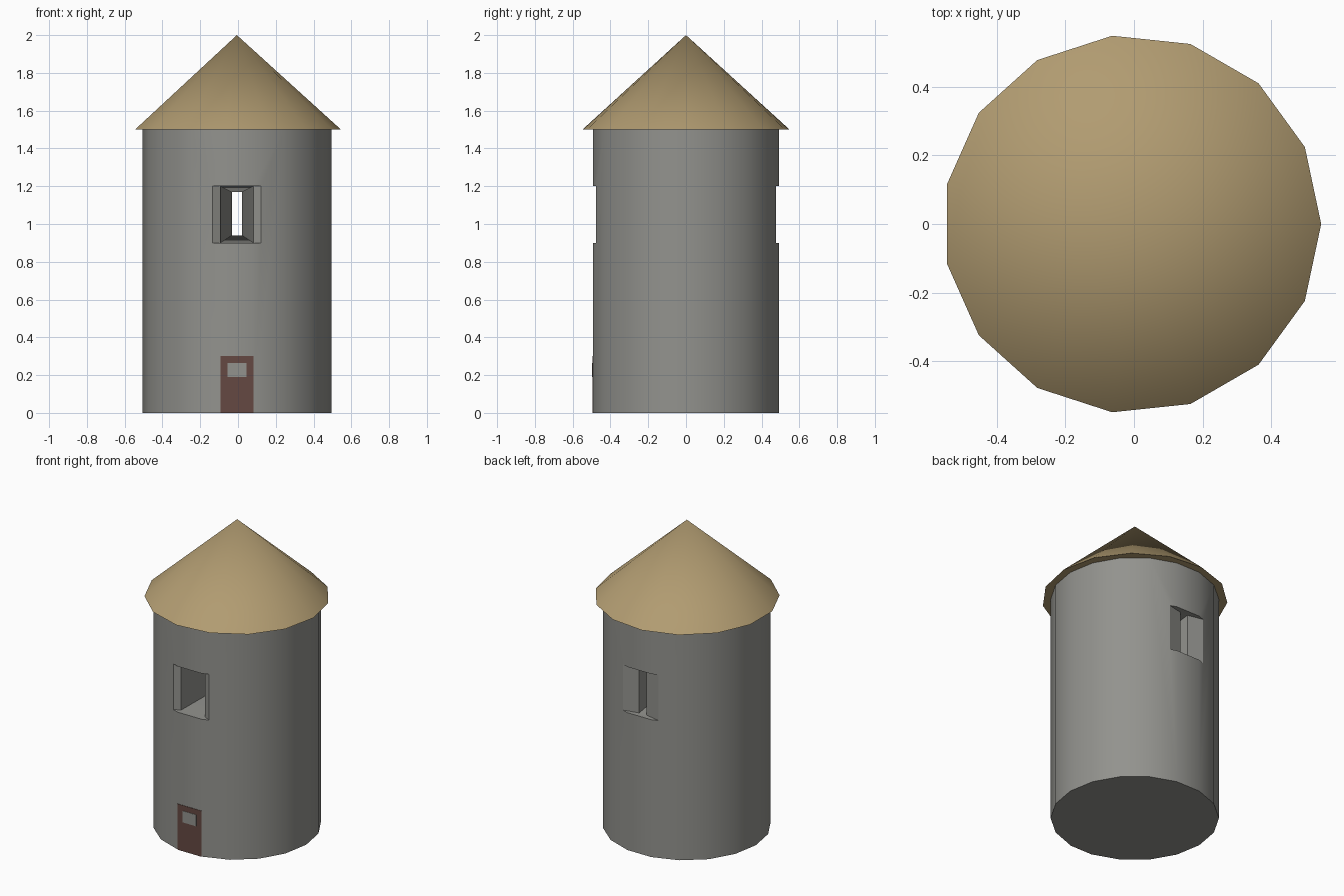
import bpy, bmesh, math

if "Cube" in bpy.data.objects:
    bpy.data.objects.remove(bpy.data.objects["Cube"])

CX = -0.006  # the tower axis sits slightly left of the bounding-box centre


def material(name, rgb):
    m = bpy.data.materials.new(name)
    m.diffuse_color = (*rgb, 1.0)
    m.use_nodes = True
    m.node_tree.nodes["Principled BSDF"].inputs["Base Color"].default_value = m.diffuse_color
    return m


stone = material("grey_stone", (0.29, 0.29, 0.27))
thatch = material("tan_roof", (0.44, 0.33, 0.165))
wood = material("dark_brown_wood", (0.13, 0.066, 0.054))


def make_object(name, bm, mat):
    bmesh.ops.recalc_face_normals(bm, faces=bm.faces[:])
    me = bpy.data.meshes.new(name)
    bm.to_mesh(me)
    bm.free()
    ob = bpy.data.objects.new(name, me)
    ob.data.materials.append(mat)
    bpy.context.collection.objects.link(ob)
    return ob


def ring(bm, n, r, z):
    return [bm.verts.new((CX + r * math.cos(2 * math.pi * i / n),
                          r * math.sin(2 * math.pi * i / n), z)) for i in range(n)]


def bridge(bm, a, b):
    n = len(a)
    for i in range(n):
        bm.faces.new((a[i], a[(i + 1) % n], b[(i + 1) % n], b[i]))


def smooth(ob):
    bpy.ops.object.select_all(action='DESELECT')
    ob.select_set(True)
    bpy.context.view_layer.objects.active = ob
    bpy.ops.object.shade_smooth_by_angle(angle=math.radians(35))


# Tower: 18-sided drum
bm = bmesh.new()
low, high = ring(bm, 18, 0.5, 0.0), ring(bm, 18, 0.5, 1.5)
bridge(bm, low, high)
bm.faces.new(low)
bm.faces.new(high)
tower = make_object("tower", bm, stone)

# Window cutter: splayed tunnel through the tower (y, half width, bottom, top)
sections = [(-0.60, 0.129, 0.90, 1.20), (-0.477, 0.129, 0.90, 1.20),
            (-0.455, 0.087, 0.90, 1.20), (0.20, 0.027, 0.94, 1.17),
            (0.455, 0.027, 0.90, 1.20), (0.477, 0.129, 0.90, 1.20),
            (0.60, 0.129, 0.90, 1.20)]
bm = bmesh.new()
loops = [[bm.verts.new((CX + sx * w, y, z)) for sx, z in
          ((-1, z0), (1, z0), (1, z1), (-1, z1))] for y, w, z0, z1 in sections]
for a, b in zip(loops, loops[1:]):
    bridge(bm, a, b)
bm.faces.new(loops[0])
bm.faces.new(loops[-1])
cutter = make_object("window_cutter", bm, stone)
cutter.hide_render = True

mod = tower.modifiers.new("window", 'BOOLEAN')
mod.operation = 'DIFFERENCE'
mod.solver = 'EXACT'
mod.object = cutter
bpy.context.view_layer.objects.active = tower
tower.select_set(True)
bpy.ops.object.modifier_apply(modifier=mod.name)
bpy.data.objects.remove(cutter)
smooth(tower)

# Roof: 15-sided cone with flat underside
bm = bmesh.new()
eave = ring(bm, 15, 0.551, 1.5)
apex = bm.verts.new((CX, 0, 2.0))
for i in range(15):
    bm.faces.new((eave[i], eave[(i + 1) % 15], apex))
bm.faces.new(eave)
smooth(make_object("roof", bm, thatch))


# Thin plates on the flat front facet
def plate(name, half_w, z0, z1, y0, y1, mat):
    bm = bmesh.new()
    a, b = [[bm.verts.new((CX + sx * half_w, y, z)) for sx, z in
             ((-1, z0), (1, z0), (1, z1), (-1, z1))] for y in (y0, y1)]
    bridge(bm, a, b)
    bm.faces.new(a)
    bm.faces.new(b)
    return make_object(name, bm, mat)


plate("door", 0.087, 0.0, 0.30, -0.495, -0.490, wood)
plate("door_window", 0.050, 0.19, 0.265, -0.497, -0.493, stone)
